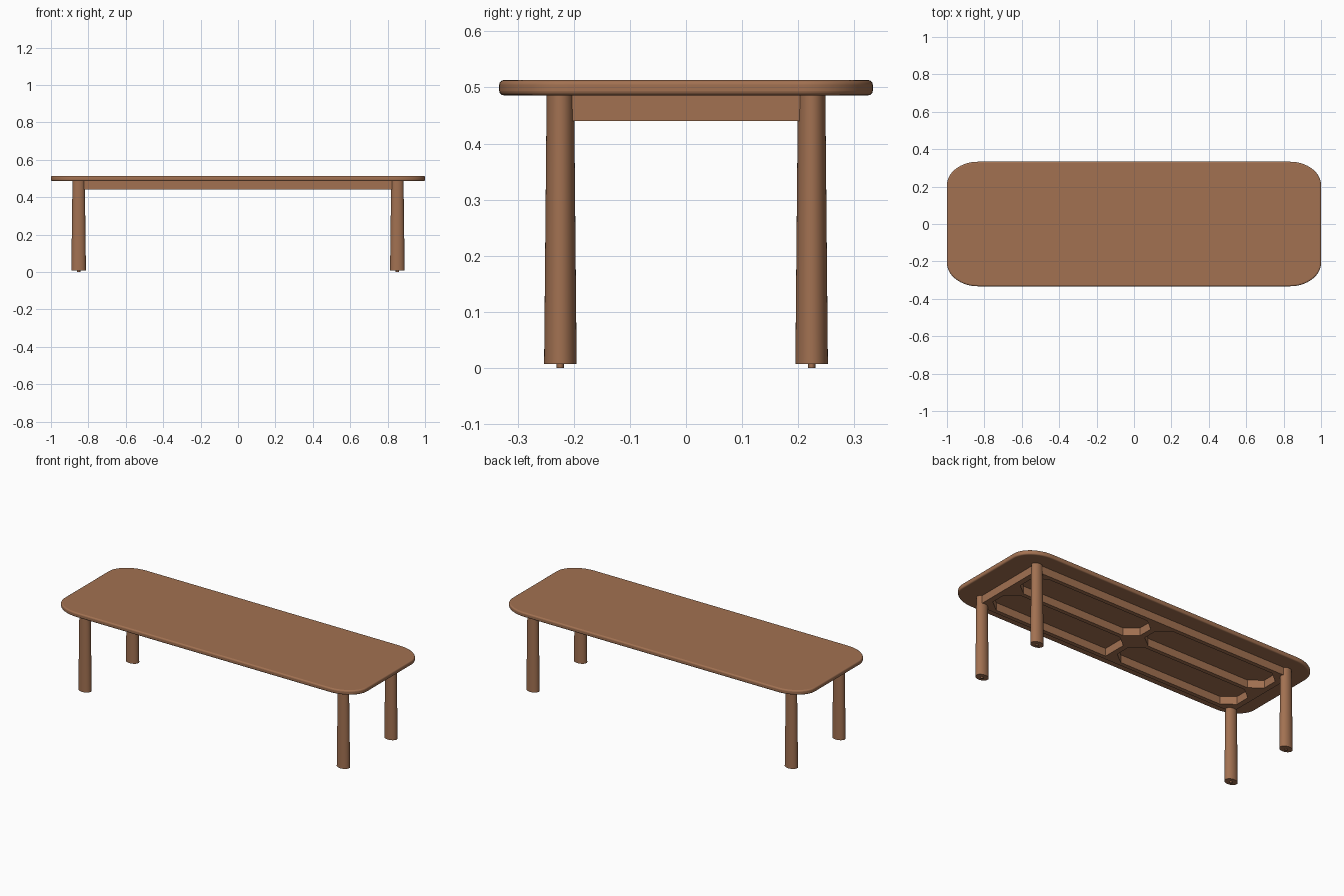
import bpy, bmesh, math

cube = bpy.data.objects.get("Cube")
if cube:
    bpy.data.objects.remove(cube, do_unlink=True)

wood = bpy.data.materials.new("brown_wood")
wood.use_nodes = True
wood.diffuse_color = (0.36, 0.165, 0.083, 1)
wood.node_tree.nodes["Principled BSDF"].inputs["Base Color"].default_value = wood.diffuse_color

TOP_Z, UNDER_Z, RAIL_Z, FOOT_Z = 0.513, 0.486, 0.44, 0.007
LEG_X, LEG_Y = 0.852, 0.224        # leg and rail centre lines
HALF_X, HALF_Y = 0.017, 0.0125     # half thickness of cross and long rails
BRACE_X, BRACE_Y = 0.07, 0.055     # corner block legs


def loft(name, lower, upper, z0, z1, bevel=0, smooth=False):
    """Solid between two outlines with the same number of points."""
    bm = bmesh.new()
    a = [bm.verts.new((x, y, z0)) for x, y in lower]
    b = [bm.verts.new((x, y, z1)) for x, y in upper]
    bm.faces.new(a[::-1])
    bm.faces.new(b)
    for i in range(len(a)):
        j = (i + 1) % len(a)
        bm.faces.new((a[i], a[j], b[j], b[i]))
    bmesh.ops.recalc_face_normals(bm, faces=bm.faces)
    mesh = bpy.data.meshes.new(name)
    bm.to_mesh(mesh)
    bm.free()
    mesh.materials.append(wood)
    obj = bpy.data.objects.new(name, mesh)
    bpy.context.collection.objects.link(obj)
    if bevel:
        mod = obj.modifiers.new("rounded_edge", "BEVEL")
        mod.width = bevel
        mod.segments = 4
        mod.limit_method = "ANGLE"
        mod.angle_limit = math.radians(60)
    if smooth:
        bpy.ops.object.select_all(action="DESELECT")
        obj.select_set(True)
        bpy.context.view_layer.objects.active = obj
        bpy.ops.object.shade_smooth_by_angle(angle=math.radians(35))
    return obj


def ellipse(cx, cy, rx, ry, n):
    return [(cx + rx * math.cos(math.tau * i / n), cy + ry * math.sin(math.tau * i / n))
            for i in range(n)]


def rounded_rect(hx, hy, rx, ry, n=16):
    pts = []
    for k, (sx, sy) in enumerate(((1, 1), (-1, 1), (-1, -1), (1, -1))):
        for i in range(n + 1):
            t = math.pi / 2 * (k + i / n)
            pts.append((sx * (hx - rx) + rx * math.cos(t), sy * (hy - ry) + ry * math.sin(t)))
    return pts


def bar(name, x0, x1, y0, y1):
    pts = [(x0, y0), (x1, y0), (x1, y1), (x0, y1)]
    return loft(name, pts, pts, RAIL_Z, UNDER_Z)


# Table top with elliptical corners and a soft edge
outline = rounded_rect(1.0, 0.333, 0.167, 0.125)
loft("table_top", outline, outline, UNDER_Z, TOP_Z, bevel=0.008, smooth=True)

# Tapered oval legs with small foot pins
for sx, side in ((1, "left"), (-1, "right")):
    for sy, end in ((-1, "front"), (1, "back")):
        x, y = sx * LEG_X, sy * LEG_Y
        loft(f"{end}_{side}_leg", ellipse(x, y, 0.039, 0.029, 40),
             ellipse(x, y, 0.033, 0.0245, 40), FOOT_Z, UNDER_Z, smooth=True)
        pin = ellipse(x, y, 0.009, 0.0065, 16)
        loft(f"{end}_{side}_foot_pin", pin, pin, 0, FOOT_Z, smooth=True)

# Long rails
for name, y in (("front", -LEG_Y), ("middle", 0), ("back", LEG_Y)):
    bar(f"{name}_long_rail", -LEG_X - HALF_X, LEG_X + HALF_X, y - HALF_Y, y + HALF_Y)

# Cross rails, fitted between the long rails
for name, x in (("right", -LEG_X), ("middle", 0), ("left", LEG_X)):
    for end, sy in (("front", -1), ("back", 1)):
        y0, y1 = sorted((sy * HALF_Y, sy * (LEG_Y - HALF_Y)))
        bar(f"{name}_{end}_cross_rail", x - HALF_X, x + HALF_X, y0, y1)

# Triangular corner blocks inside each of the four bays
for sx in (-1, 1):
    for sy in (-1, 1):
        for x, dx in ((HALF_X, 1), (LEG_X - HALF_X, -1)):
            for y, dy in ((HALF_Y, 1), (LEG_Y - HALF_Y, -1)):
                if (sx, sy, dx, dy) == (1, -1, 1, -1):
                    continue
                tri = [(sx * x, sy * y), (sx * (x + dx * BRACE_X), sy * y),
                       (sx * x, sy * (y + dy * BRACE_Y))]
                loft("corner_block", tri, tri, RAIL_Z, UNDER_Z)
